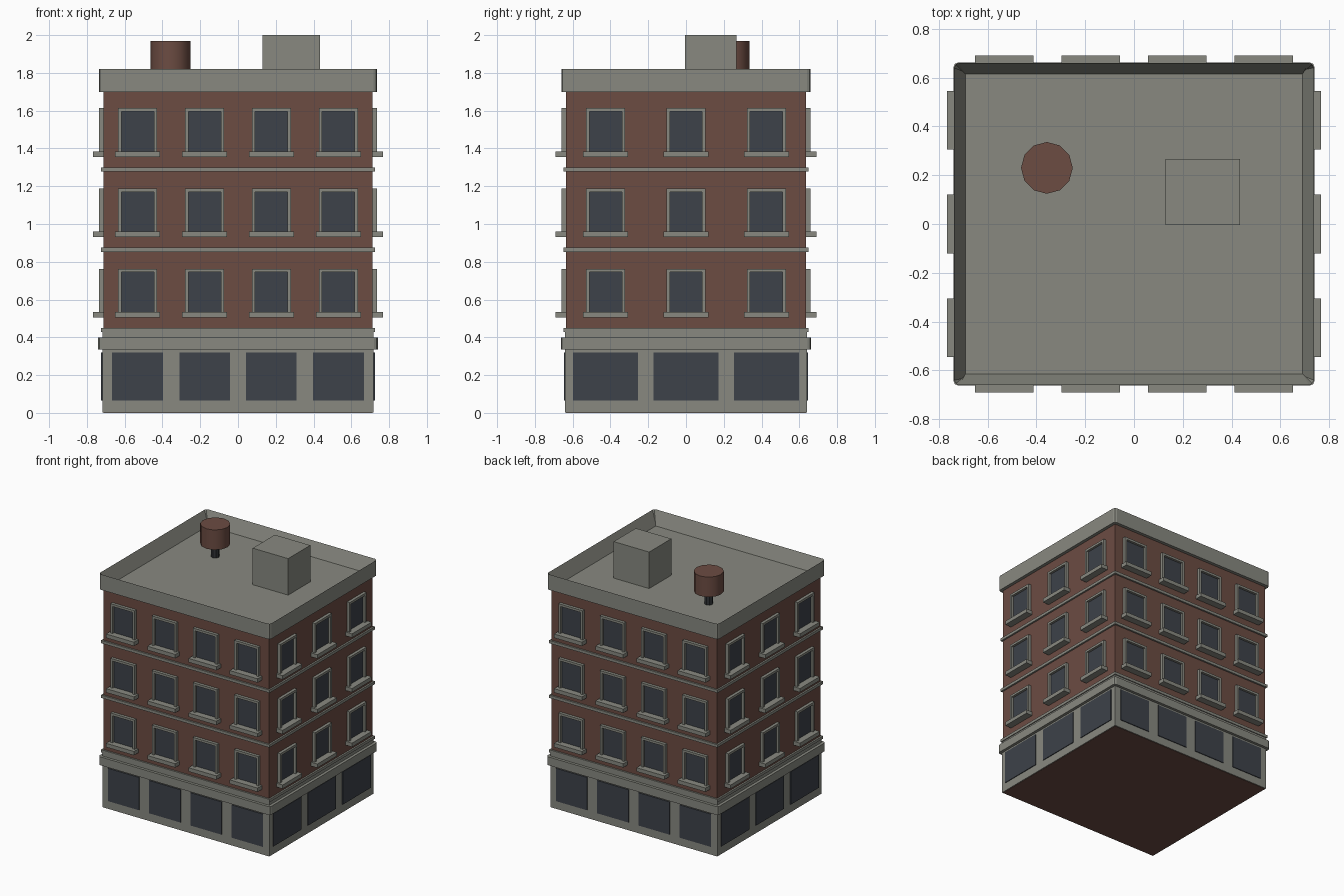
import bpy, bmesh, math
from mathutils import Matrix, Vector

if "Cube" in bpy.data.objects:
    bpy.data.objects.remove(bpy.data.objects["Cube"], do_unlink=True)


def material(name, rgb):
    m = bpy.data.materials.new(name)
    m.use_nodes = True
    m.diffuse_color = (*rgb, 1)
    m.node_tree.nodes["Principled BSDF"].inputs["Base Color"].default_value = (*rgb, 1)
    return m


BRICK = material("red brick", (0.150, 0.072, 0.055))
STONE = material("grey stone", (0.246, 0.250, 0.217))
GLASS = material("dark glass", (0.047, 0.054, 0.068))
METAL = material("dark metal", (0.03, 0.034, 0.038))


def finish(bm, name, mat):
    bmesh.ops.recalc_face_normals(bm, faces=bm.faces)
    mesh = bpy.data.meshes.new(name)
    bm.to_mesh(mesh)
    bm.free()
    mesh.materials.append(mat)
    ob = bpy.data.objects.new(name, mesh)
    bpy.context.collection.objects.link(ob)
    return ob


def add_box(bm, x, y, z, turn=Matrix()):
    """Add a box given its (low, high) range on each axis."""
    mid = Vector([(a + b) / 2 for a, b in (x, y, z)])
    size = Vector([b - a for a, b in (x, y, z)])
    bmesh.ops.create_cube(bm, size=1, matrix=turn @ Matrix.Translation(mid) @ Matrix.Diagonal(size).to_4x4())


def block(name, mat, hx, hy, z, round_corners=0):
    """Box centred on the building axis, optionally with rounded upright edges."""
    bm = bmesh.new()
    add_box(bm, (-hx, hx), (-hy, hy), z)
    if round_corners:
        upright = [e for e in bm.edges if abs(e.verts[0].co.z - e.verts[1].co.z) > 0.001]
        bmesh.ops.bevel(bm, geom=upright, offset=round_corners, segments=2, profile=0.5, affect="EDGES")
    return finish(bm, name, mat)


# Main body and horizontal trim
HX, HY = 0.712, 0.635
block("brick_body", BRICK, HX, HY, (0, 1.71))
block("shopfront_base", STONE, 0.718, 0.641, (0.002, 0.432))
block("shopfront_cornice", STONE, 0.74, 0.662, (0.335, 0.4), 0.02)
FLOORS = [0.505 + 0.425 * i for i in range(3)]
for i, sill in enumerate(FLOORS):
    block(f"floor_band_{i + 1}", STONE, 0.725, 0.648, (sill - 0.077, sill - 0.055))

# Parapet: solid slab whose top is inset and pushed down to the roof deck
parapet = block("roof_parapet", STONE, 0.737, 0.66, (1.7, 1.82), 0.02)
bm = bmesh.new()
bm.from_mesh(parapet.data)
top = max(bm.faces, key=lambda f: f.calc_center_median().z)
bmesh.ops.inset_region(bm, faces=[top], thickness=0.046)
for v in top.verts:
    v.co.z = 1.716
    # square inner corners
    v.co.x = math.copysign(0.691, v.co.x) if abs(v.co.x) > 0.66 else v.co.x
bm.to_mesh(parapet.data)
bm.free()

# Four facades: frames, sills, panes and shop windows
# (name, quarter turns, wall distance, window centres, shop window half width)
FRONT_X = [-0.532, -0.177, 0.177, 0.532]
SIDE_Y = [-0.426, 0, 0.426]
FACADES = [("front", 0, HY, FRONT_X, 0.134), ("left", 1, HX, SIDE_Y, 0.172),
           ("back", 2, HY, FRONT_X, 0.134), ("right", 3, HX, SIDE_Y, 0.172)]
for side, turns, wall, centres, shop in FACADES:
    turn = Matrix.Rotation(turns * math.pi / 2, 4, "Z")
    frames, sills, panes, shops = (bmesh.new() for _ in range(4))

    def out(depth, back=0.01):
        return (-wall - depth, -wall + back)

    for c in centres:
        for z in FLOORS:
            for s in (-1, 1):
                jamb = sorted((c + s * 0.086, c + s * 0.104))
                add_box(frames, jamb, out(0.023), (z + 0.03, z + 0.24), turn)
            add_box(frames, (c - 0.104, c + 0.104), out(0.023), (z + 0.24, z + 0.258), turn)
            add_box(sills, (c - 0.12, c + 0.12), out(0.055), (z, z + 0.03), turn)
            add_box(panes, (c - 0.086, c + 0.086), out(0.005), (z + 0.03, z + 0.24), turn)
        add_box(shops, (c - shop, c + shop), out(0.012), (0.065, 0.32), turn)
    finish(frames, f"{side}_window_frames", STONE)
    finish(sills, f"{side}_window_sills", STONE)
    finish(panes, f"{side}_window_panes", GLASS)
    finish(shops, f"{side}_shop_windows", GLASS)

# Rooftop stair housing
bm = bmesh.new()
add_box(bm, (0.13, 0.435), (-0.005, 0.267), (1.71, 2.0))
finish(bm, "stair_housing", STONE)


# Water tank on a post
def cylinder(name, mat, sides, radius, low, high):
    bm = bmesh.new()
    bmesh.ops.create_cone(bm, cap_ends=True, segments=sides, radius1=radius, radius2=radius, depth=high - low,
                          matrix=Matrix.Translation((-0.357, 0.23, (low + high) / 2)))
    ob = finish(bm, name, mat)
    for p in ob.data.polygons:
        p.use_smooth = abs(p.normal.z) < 0.5
    ob.data.set_sharp_from_angle(angle=math.radians(40))


cylinder("water_tank", BRICK, 12, 0.106, 1.815, 1.97)
cylinder("tank_post", METAL, 8, 0.03, 1.71, 1.82)
